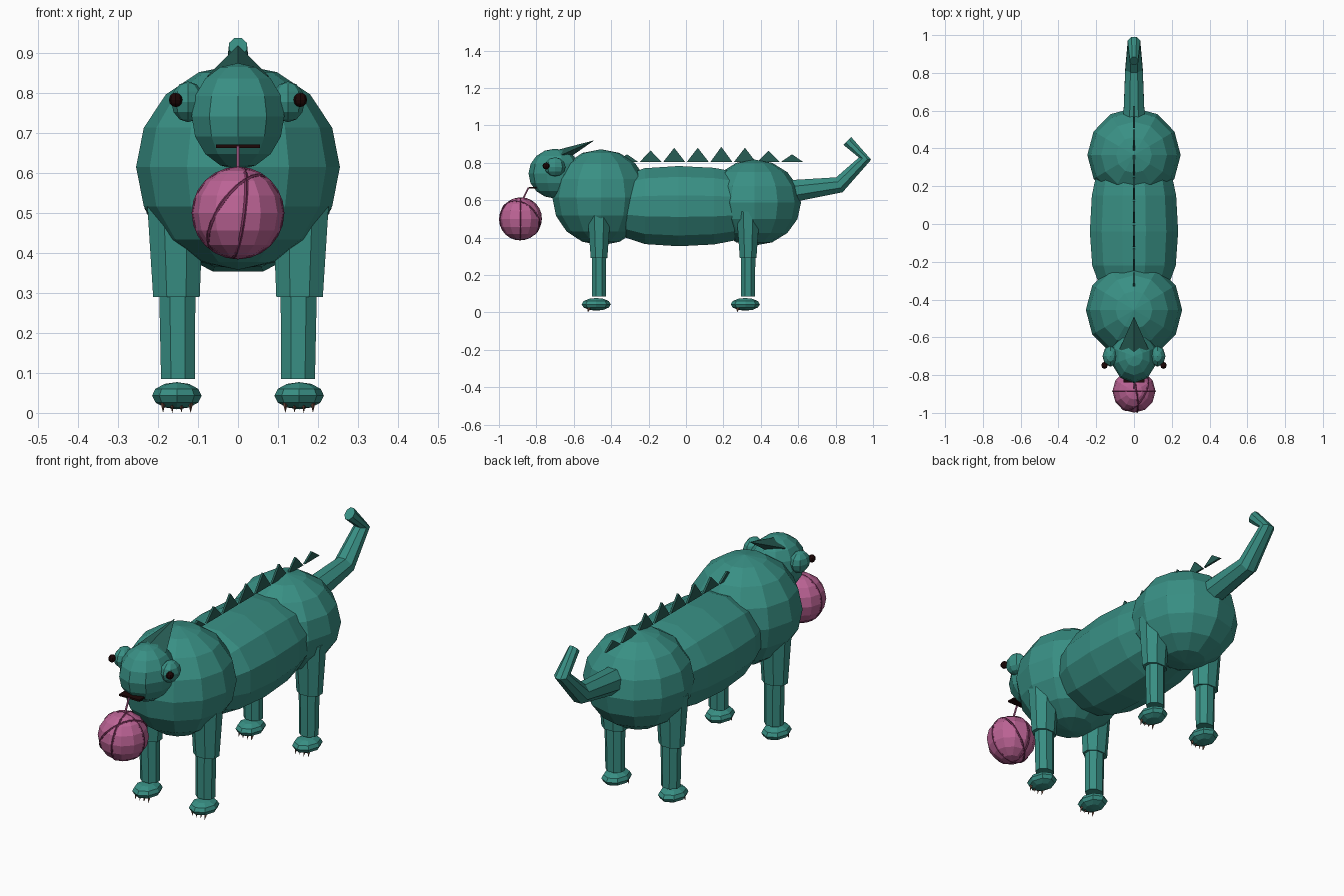
import bpy, bmesh, math
from mathutils import Vector, Matrix

cube = bpy.data.objects.get("Cube")
if cube:
    bpy.data.objects.remove(cube)


def material(name, rgb):
    m = bpy.data.materials.new(name)
    m.use_nodes = True
    color = (*rgb, 1)
    m.diffuse_color = color
    node = next(n for n in m.node_tree.nodes if n.type == 'BSDF_PRINCIPLED')
    node.inputs["Base Color"].default_value = color
    return m


TEAL = material("teal skin", (.04, .275, .23))
DARK = material("dark teal spikes", (.02, .11, .09))
PINK = material("pink yarn", (.5, .125, .3))
PLUM = material("dark pink strand", (.2, .035, .11))
BLACK = material("reddish black", (.012, .002, .002))
BROWN = material("brown claws", (.17, .075, .05))


def finish(name, bm, mat):
    bmesh.ops.recalc_face_normals(bm, faces=bm.faces[:])
    mesh = bpy.data.meshes.new(name)
    bm.to_mesh(mesh)
    bm.free()
    mesh.materials.append(mat)
    obj = bpy.data.objects.new(name, mesh)
    bpy.context.collection.objects.link(obj)
    return obj


def ball(name, center, radii, mat, segments=12, rings=8):
    bm = bmesh.new()
    bmesh.ops.create_uvsphere(bm, u_segments=segments, v_segments=rings, radius=1,
                              matrix=Matrix.Translation(center) @ Matrix.Diagonal((*radii, 1)))
    return finish(name, bm, mat)


def tube(name, path, radii, mat, sides=8):
    """Loft of elliptical rings along a path; radii are (across x, across the bend)."""
    bm = bmesh.new()
    path = [Vector(p) for p in path]
    rings = []
    for i, (p, (ra, rb)) in enumerate(zip(path, radii)):
        t = path[min(i + 1, len(path) - 1)] - path[max(i - 1, 0)]
        across = Vector((0, -t.z, t.y)).normalized()
        ring = []
        for k in range(sides):
            a = math.tau * (k + .5) / sides
            ring.append(bm.verts.new(p + Vector((ra * math.cos(a), 0, 0)) + across * rb * math.sin(a)))
        rings.append(ring)
    for a, b in zip(rings, rings[1:]):
        for k in range(sides):
            n = (k + 1) % sides
            bm.faces.new((a[k], a[n], b[n], b[k]))
    bm.faces.new(rings[0])
    bm.faces.new(rings[-1])
    return finish(name, bm, mat)


def hull(name, points, mat):
    bm = bmesh.new()
    for p in points:
        bm.verts.new(p)
    bmesh.ops.convex_hull(bm, input=bm.verts[:])
    return finish(name, bm, mat)


def hoop(name, center, normal, major, minor, mat, steps=24, sides=5):
    bm = bmesh.new()
    turn = Vector(normal).to_track_quat('Z', 'Y')
    grid = []
    for i in range(steps):
        a = math.tau * i / steps
        out = Vector((math.cos(a), math.sin(a), 0))
        grid.append([])
        for k in range(sides):
            b = math.tau * k / sides
            p = out * (major + minor * math.cos(b)) + Vector((0, 0, minor * math.sin(b)))
            grid[-1].append(bm.verts.new(Vector(center) + turn @ p))
    for i in range(steps):
        a, b = grid[i], grid[(i + 1) % steps]
        for k in range(sides):
            n = (k + 1) % sides
            bm.faces.new((a[k], b[k], b[n], a[n]))
    return finish(name, bm, mat)


# Body: two round masses joined by a barrel
ball("chest", (0, -.455, .615), (.255, .26, .257), TEAL)
ball("hips", (0, .365, .587), (.247, .25, .23), TEAL)
belly = [(-.37, .1), (-.32, .175), (-.22, .21), (-.04, .222), (.15, .212), (.26, .19), (.34, .1)]
tube("belly", [(0, y, .568) for y, r in belly], [(r * 1.09, r) for y, r in belly], TEAL, 12)

# Head with bulging eyes, flat mouth and swept crest
ball("head", (0, -.7, .742), (.122, .142, .133), TEAL, 10)
for s, side in ((1, "left"), (-1, "right")):
    ball(side + "_eye", (s * .125, -.7, .778), (.042, .056, .051), TEAL, 8, 6)
    ball(side + "_pupil", (s * .156, -.748, .783), (.017, .019, .018), BLACK, 8, 6)
hull("mouth", [(x, y, z) for x in (-.055, .055) for y in (-.84, -.8) for z in (.662, .671)], BLACK)
hull("crest", [(0, -.49, .92), (0, -.69, .868), (.078, -.665, .842), (-.078, -.665, .842),
               (0, -.62, .83)], DARK)

# Row of thin back spikes
for i, tip in enumerate((.845, .865, .88, .88, .885, .88, .865, .845)):
    y = -.315 + .126 * i
    bm = bmesh.new()
    outline = [(y - .058, .805), (y + .058, .805), (y, tip)]
    face = bm.faces.new([bm.verts.new((-.005, *p)) for p in outline])
    ext = bmesh.ops.extrude_face_region(bm, geom=[face])
    bmesh.ops.translate(bm, vec=(.01, 0, 0),
                        verts=[g for g in ext["geom"] if isinstance(g, bmesh.types.BMVert)])
    finish(f"back_spike_{i + 1}", bm, DARK)

# Kinked tail
tube("tail", [(0, .54, .645), (0, .82, .682), (0, .957, .822), (0, .862, .917)],
     [(.062, .066), (.05, .047), (.036, .036), (.024, .032)], TEAL, 8)

# Legs, feet and claws
for s, side in ((1, "left"), (-1, "right")):
    for place, y in (("front", -.465), ("back", .332)):
        name = f"{place}_{side}_"
        tube(name + "upper_leg", [(s * .157, y, .54), (s * .154, y, .29)],
             [(.077, .068), (.063, .048)], TEAL)
        tube(name + "lower_leg", [(s * .152, y, .31), (s * .15, y, .085)],
             [(.049, .042), (.046, .04)], TEAL)
        foot_y = y - .015
        ball(name + "foot", (s * .153, foot_y, .043), (.062, .078, .034), TEAL, 8, 6)
        for k in range(4):
            x = s * .153 + (k - 1.5) * .023
            top = [(x + .007 * math.cos(a), foot_y - .035 + .012 * math.sin(a), .028)
                   for a in (0, math.pi / 2, math.pi, -math.pi / 2)]
            hull(f"{name}claw_{k + 1}", top + [(x, foot_y - .045, 0)], BROWN)

# Yarn ball hanging from the mouth
yarn = (0, -.885, .5)
ball("yarn_ball", yarn, (.114, .114, .114), PINK, 12, 8)
for i, normal in enumerate(((0, 1, 0), (1, .15, -.12), (.7, -.4, -.5))):
    hoop(f"yarn_wrap_{i + 1}", yarn, normal, .111, .005, PLUM)
tube("yarn_thread", [(0, -.82, .667), (0, -.843, .665), (0, -.872, .605)], [(.0045, .0045)] * 3, PINK, 6)
